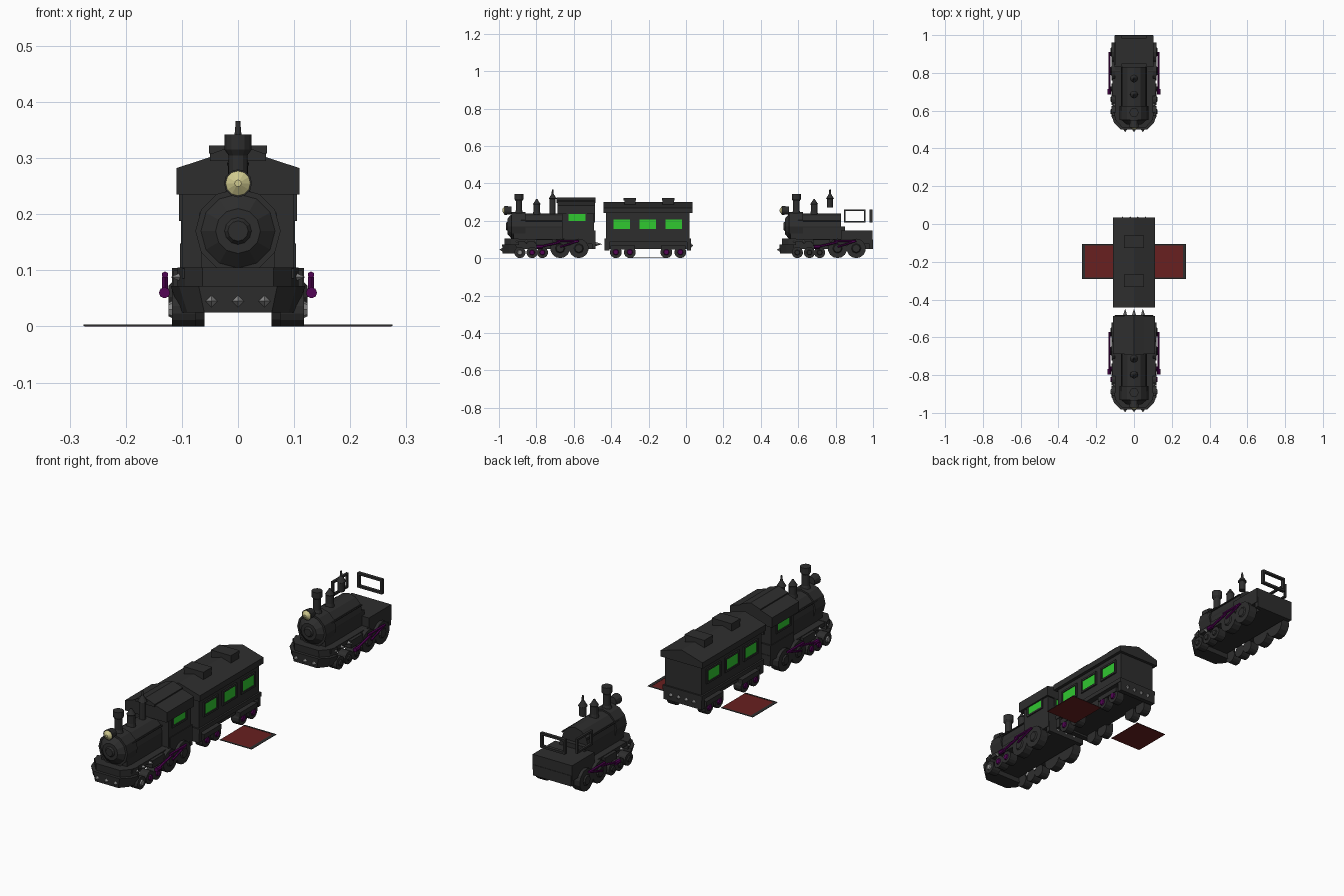
import bpy, bmesh, math
from mathutils import Matrix, Vector

if "Cube" in bpy.data.objects:
    bpy.data.objects.remove(bpy.data.objects["Cube"])


def material(name, r, g, b):
    m = bpy.data.materials.new(name)
    m.diffuse_color = (r, g, b, 1)
    m.use_nodes = True
    m.node_tree.nodes["Principled BSDF"].inputs["Base Color"].default_value = m.diffuse_color
    return m


BLACK = material("charcoal", .027, .027, .027)
GREEN = material("green glass", .03, .58, .03)
PURPLE = material("purple rods", .085, .001, .09)
STEEL = material("steel spikes", .25, .25, .25)
LAMP = material("lamp yellow", .62, .58, .27)
RED = material("red pad", .14, .014, .014)


def finish(bm, name, mat):
    bmesh.ops.recalc_face_normals(bm, faces=bm.faces)
    me = bpy.data.meshes.new(name)
    bm.to_mesh(me)
    bm.free()
    me.materials.append(mat)
    ob = bpy.data.objects.new(name, me)
    bpy.context.collection.objects.link(ob)
    return ob


def box(name, x0, x1, y0, y1, z0, z1, mat=BLACK):
    bm = bmesh.new()
    mx = Matrix.LocRotScale(((x0 + x1) / 2, (y0 + y1) / 2, (z0 + z1) / 2), None,
                            (abs(x1 - x0), abs(y1 - y0), abs(z1 - z0)))
    bmesh.ops.create_cube(bm, size=1, matrix=mx)
    return finish(bm, name, mat)


def cone(name, a, b, r1, r2, mat=BLACK, n=12):
    """Cylinder or cone from point a (radius r1) to point b (radius r2)."""
    a, b = Vector(a), Vector(b)
    d = b - a
    bm = bmesh.new()
    mx = Matrix.Translation((a + b) / 2) @ d.to_track_quat('Z', 'Y').to_matrix().to_4x4()
    bmesh.ops.create_cone(bm, cap_ends=True, segments=n, radius1=r1, radius2=r2,
                          depth=d.length, matrix=mx)
    bmesh.ops.remove_doubles(bm, verts=bm.verts, dist=1e-6)
    return finish(bm, name, mat)


def prism(name, profile, y0, y1, mat=BLACK):
    """Extrude an x-z profile along y."""
    bm = bmesh.new()
    f = bm.faces.new([bm.verts.new((x, y0, z)) for x, z in profile])
    r = bmesh.ops.extrude_face_region(bm, geom=[f])
    bmesh.ops.translate(bm, vec=(0, y1 - y0, 0),
                        verts=[v for v in r['geom'] if isinstance(v, bmesh.types.BMVert)])
    return finish(bm, name, mat)


def gable(name, w, z0, z1, z2, y0, y1):
    prism(name, [(-w, z0), (-w, z1), (0, z2), (w, z1), (w, z0)], y0, y1)


def stack(name, x, y, rings, n=12):
    """Turned upright part from (radius, z) rings."""
    for i, ((r1, z1), (r2, z2)) in enumerate(zip(rings, rings[1:])):
        if z2 > z1:
            cone(name + "_%d" % i, (x, y, z1), (x, y, z2), r1, r2, BLACK, n)


def side_frame(name, x0, x1, y0, y1, z0, z1, t=.009):
    box(name + "_bottom", x0, x1, y0, y1, z0, z0 + t)
    box(name + "_top", x0, x1, y0, y1, z1 - t, z1)
    box(name + "_front", x0, x1, y0, y0 + t, z0 + t, z1 - t)
    box(name + "_back", x0, x1, y1 - t, y1, z0 + t, z1 - t)


def rear_frame(name, y0, y1, w, z0, z1, t=.01):
    box(name + "_bottom", -w, w, y0, y1, z0, z0 + t)
    box(name + "_top", -w, w, y0, y1, z1 - t, z1)
    for s in (-1, 1):
        box(name + "_post", s * w, s * (w - t), y0, y1, z0 + t, z1 - t)


def spike(x, y, z, d, length=.022):
    a = Vector((x, y, z))
    cone("spike", a, a + Vector(d) * length, .011, 0, STEEL, 4)


def wheel(s, y, r, hub, x0=.075, x1=.118):
    cone("wheel", (s * x0, y, r), (s * x1, y, r), r, r, BLACK, 14)
    cone("wheel_hub", (s * x1, y, r), (s * (x1 + .006), y, r), r * .5, r * .4, hub, 8)


def engine(o, with_cab):
    # boiler, smokebox and domed door
    cone("boiler", (0, o + .06, .17), (0, o + .33, .17), .068, .068)
    cone("smokebox", (0, o + .05, .17), (0, o + .125, .17), .076, .076)
    cone("smokebox_door", (0, o + .05, .17), (0, o + .028, .17), .066, .04)
    cone("door_boss", (0, o + .028, .17), (0, o + .02, .17), .024, .018)
    box("boiler_cradle", -.066, .066, o + .06, o + .35, .09, .17)
    # lamp
    cone("lamp_case", (0, o + .012, .255), (0, o + .05, .255), .025, .02)
    cone("lamp_glass", (0, o + .012, .255), (0, o + .001, .255), .022, .006, LAMP)
    # chimney, dome and bell
    stack("chimney", 0, o + .09, [(.024, .235), (.017, .255), (.017, .305), (.024, .315), (.024, .342)])
    stack("steam_dome", 0, o + .185, [(.021, .23), (.018, .25), (.018, .285), (.02, .29), (.008, .308), (.004, .316)])
    stack("bell", 0, o + .27, [(.016, .235 if with_cab else .272), (.016, .315), (.021, .318),
                               (.006, .343), (.004, .366)])
    # chassis and running boards
    box("chassis", -.07, .07, o + .05, o + .48, .05, .1)
    box("running_board", -.1, .1, o + .05, o + .35, .085, .103)
    box("cab_base", -.103, .103, o + .33, o + .498, .075, .148)
    box("rear_beam", -.1, .1, o + .48, o + .5, .05, .1)
    # chamfered bumper beam and plough
    for nm, k, z0, z1, low in (("bumper_beam", .9, .07, .105, 1), ("plough", 1, .025, .072, .86)):
        pts = [(-.12, .075), (-.105, .035), (-.07, 0), (.07, 0), (.105, .035), (.12, .075)]
        bm = bmesh.new()
        lo = [bm.verts.new((x * k * low, o + y + .02 * (2 - k - low) + (.012 if k < 1 else 0), z0)) for x, y in pts]
        hi = [bm.verts.new((x * k, o + y + (.012 if k < 1 else 0), z1)) for x, y in pts]
        bm.faces.new(lo)
        bm.faces.new(hi)
        for i in range(6):
            j = (i + 1) % 6
            bm.faces.new((lo[i], lo[j], hi[j], hi[i]))
        finish(bm, nm, BLACK)
    for x in (-.047, 0, .047):
        spike(x, o + .002, .045, (0, -1, 0), .016)
        if with_cab:
            spike(x, o + .5, .075, (0, 1, 0), .035)
    # running gear on both sides
    for s in (-1, 1):
        for y in (.095, .16, .215):
            wheel(s, o + y, .03, STEEL if with_cab and y < .1 else PURPLE if with_cab else BLACK)
        for y in (.31, .41):
            wheel(s, o + y, .052, BLACK)
        for y in (.08, .13, .18):
            spike(s * .095, o + y, .088, (s, 0, 0), .025)
        # purple coupling rods and cylinder
        cone("drive_rod", (s * .13, o + .2, .06), (s * .13, o + .31, .085), .006, .006, PURPLE, 6)
        cone("side_rod", (s * .13, o + .29, .092), (s * .13, o + .41, .092), .006, .006, PURPLE, 6)
        cone("crank_rod", (s * .13, o + .31, .06), (s * .13, o + .41, .092), .005, .005, PURPLE, 6)
        cone("piston", (s * .131, o + .185, .06), (s * .131, o + .215, .06), .01, .01, PURPLE, 8)
        box("cylinder_block", s * .07, s * .115, o + .18, o + .27, .065, .1)
        cone("hand_rail", (s * .066, o + .1, .2), (s * .066, o + .33, .2), .004, .004, BLACK, 6)
    if with_cab:
        # cab with gabled roof and windows
        box("cab", -.1, .1, o + .32, o + .49, .105, .27)
        gable("cab_roof", .11, .235, .282, .318, o + .295, o + .497)
        gable("cab_roof_cap", .05, .295, .307, .325, o + .29, o + .5)
        for s in (-1, 1):
            box("cab_window", s * .099, s * .102, o + .355, o + .445, .198, .252, GREEN)
            side_frame("cab_window_frame", s * .1, s * .105, o + .345, o + .455, .188, .262)
        box("rear_window", -.057, .057, o + .489, o + .492, .198, .252, GREEN)
        rear_frame("rear_window_frame", o + .489, o + .497, .065, .19, .26)
    else:
        # loose window frames left where the cab is absent
        side_frame("left_window_frame", -.105, -.094, o + .345, o + .46, .19, .26)
        rear_frame("rear_window_frame", o + .482, o + .498, .065, .19, .26)


def carriage():
    box("carriage_body", -.095, .095, -.428, .02, .1, .25)
    gable("carriage_roof", .11, .24, .268, .3, -.442, .034)
    box("carriage_sill", -.103, .103, -.435, .027, .085, .105)
    box("underframe", -.075, .075, -.43, .022, .05, .09)
    for y in (-.3, -.095):
        box("roof_vent", -.05, .05, y - .03, y + .03, .275, .308)
        box("roof_vent_cap", -.052, .052, y - .033, y + .033, .308, .322)
    for s in (-1, 1):
        for y in (-.343, -.204, -.065):
            box("carriage_window", s * .094, s * .098, y - .045, y + .045, .155, .208, GREEN)
            side_frame("carriage_window_frame", s * .094, s * .102, y - .053, y + .053, .147, .216)
        for y in (-.375, -.3, -.105, -.03):
            wheel(s, y, .032, PURPLE, .06, .1)
        for y in (-.338, -.068):
            box("bogie_frame", s * .08, s * .104, y - .065, y + .065, .045, .068)
    for y0, y1 in ((-.435, -.41), (.005, .027)):
        box("end_beam", -.1, .1, y0, y1, .04, .09)
    for x in (-.06, -.02, .02, .06):
        spike(x, .027, .068, (0, 1, 0), .012)


engine(-.983, True)
carriage()
engine(.5, False)

# red pads with dark rims lying on the ground beside the carriage
for s in (-1, 1):
    box("pad", s * .108, s * .274, -.29, -.107, 0, .002, RED)
    box("pad_outer_rim", s * .26, s * .275, -.291, -.106, .001, .003)
    box("pad_front_rim", s * .108, s * .26, -.291, -.283, .001, .003)
    box("pad_back_rim", s * .108, s * .26, -.114, -.106, .001, .003)
